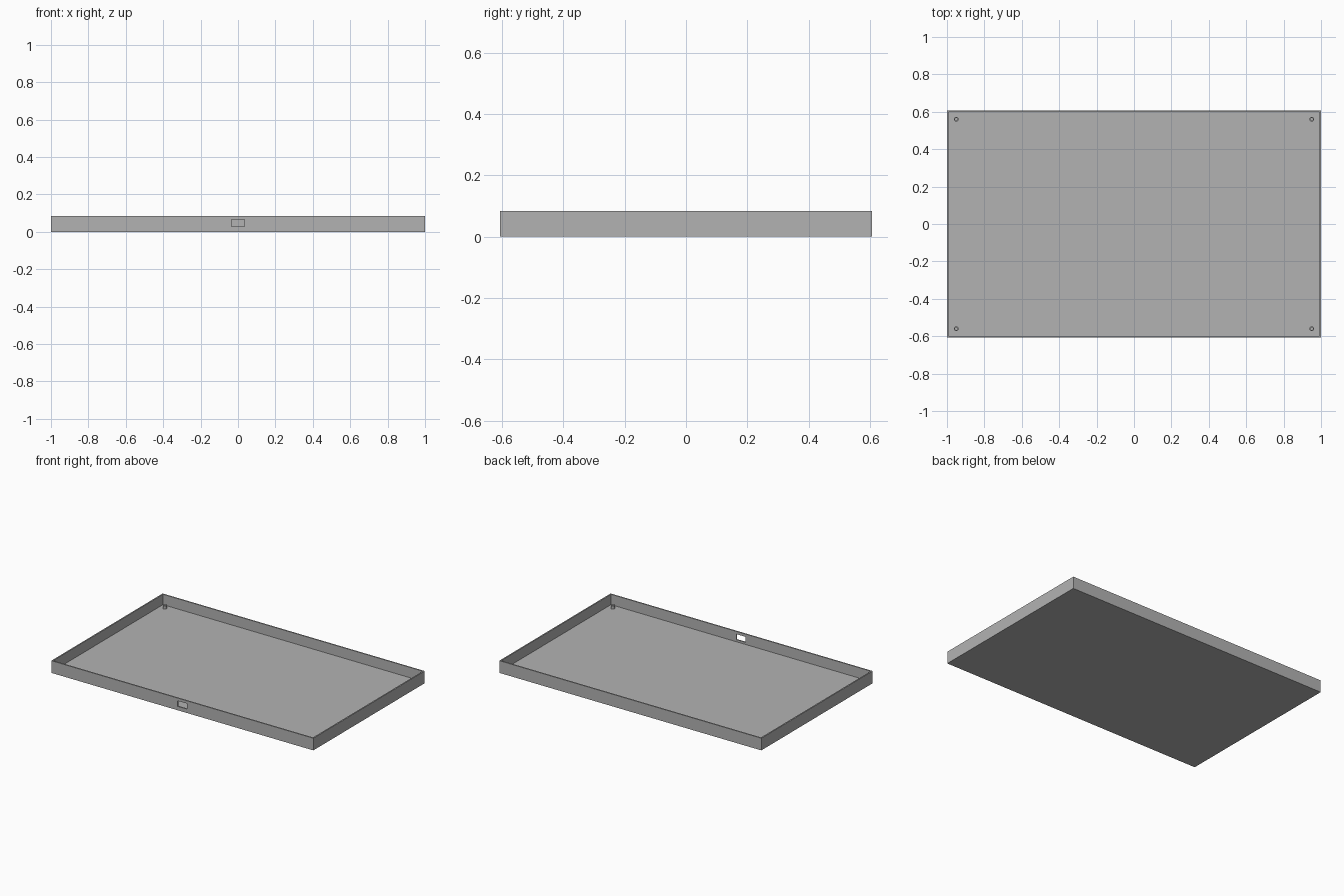
import bpy
import bmesh
from mathutils import Matrix, Vector

old = bpy.data.objects.get("Cube")
if old:
    bpy.data.objects.remove(old, do_unlink=True)

LENGTH, WIDTH, HEIGHT = 2.0, 1.214, 0.084
WALL, FLOOR = 0.0125, 0.0125

grey = bpy.data.materials.new("plain grey")
grey.use_nodes = True
colour = (0.45, 0.45, 0.45, 1)
grey.diffuse_color = colour
grey.node_tree.nodes["Principled BSDF"].inputs["Base Color"].default_value = colour


def finish(name, bm):
    mesh = bpy.data.meshes.new(name)
    bm.to_mesh(mesh)
    bm.free()
    mesh.materials.append(grey)
    obj = bpy.data.objects.new(name, mesh)
    bpy.context.collection.objects.link(obj)
    return obj


def box(size, centre):
    bm = bmesh.new()
    matrix = Matrix.Translation(centre) @ Matrix.Diagonal((*size, 1))
    bmesh.ops.create_cube(bm, size=1, matrix=matrix)
    return bm


def hollow_top(bm, rim, depth):
    """Inset the upward face and sink it to leave a rim."""
    bm.normal_update()
    top = max(bm.faces, key=lambda f: f.calc_center_median().z)
    bmesh.ops.inset_region(bm, faces=[top], thickness=rim)
    sunk = bmesh.ops.extrude_discrete_faces(bm, faces=[top])["faces"][0]
    bmesh.ops.translate(bm, verts=sunk.verts, vec=Vector((0, 0, -depth)))


# Open tray with thin walls
bm = box((LENGTH, WIDTH, HEIGHT), (0, 0, HEIGHT / 2))
hollow_top(bm, WALL, HEIGHT - FLOOR)
tray = finish("tray", bm)

# Rectangular port through the front wall
cutter = finish("port_cutter", box((0.07, 0.08, 0.038), (0, -WIDTH / 2, 0.046)))
cutter.hide_render = True
cutter.hide_set(True)
cutter.display_type = 'WIRE'
cut = tray.modifiers.new("port", 'BOOLEAN')
cut.operation = 'DIFFERENCE'
cut.solver = 'EXACT'
cut.object = cutter

# Apply the cut and drop the cutter
bpy.context.view_layer.update()
depsgraph = bpy.context.evaluated_depsgraph_get()
cut_mesh = bpy.data.meshes.new_from_object(tray.evaluated_get(depsgraph))
tray.modifiers.clear()
tray.data = cut_mesh
bpy.data.objects.remove(cutter, do_unlink=True)

# Hollow screw posts in the four corners
POST = 0.022
for side, x in (("right", -0.95), ("left", 0.95)):
    for end, y in (("front", -0.56), ("back", 0.56)):
        bm = bmesh.new()
        bmesh.ops.create_cone(bm, cap_ends=True, segments=24,
                              radius1=0.0125, radius2=0.0125, depth=POST)
        hollow_top(bm, 0.006, POST - 0.001)
        post = finish(f"{end}_{side}_post", bm)
        post.location = (x, y, FLOOR + POST / 2)
        for face in post.data.polygons:
            face.use_smooth = abs(face.normal.z) < 0.5
        for edge in post.data.edges:
            a, b = (post.data.vertices[i].co for i in edge.vertices)
            edge.use_edge_sharp = abs(a.z - b.z) < 1e-5
